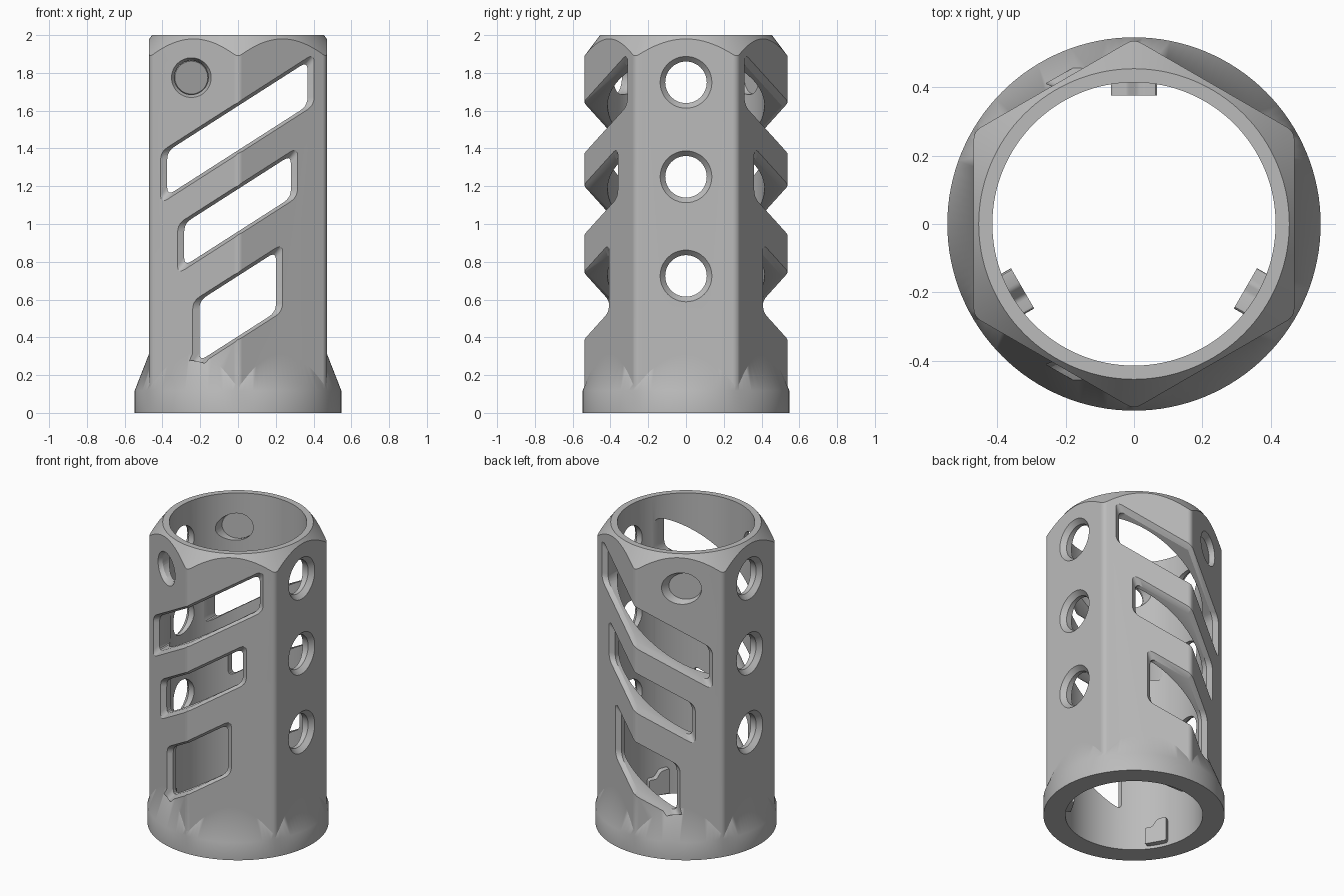
import bpy, bmesh, math
from mathutils import Vector

cube = bpy.data.objects.get("Cube")
if cube:
    bpy.data.objects.remove(cube, do_unlink=True)

APOTHEM = 0.47
CORNER = APOTHEM / math.cos(math.pi / 6)
BORE = 0.415

metal = bpy.data.materials.new("grey_metal")
metal.use_nodes = True
GREY = (0.5, 0.5, 0.5, 1)
metal.diffuse_color = GREY
metal.node_tree.nodes["Principled BSDF"].inputs["Base Color"].default_value = GREY


def loft(name, rings):
    """Closed solid through rings with equal point counts."""
    bm = bmesh.new()
    loops = [[bm.verts.new(p) for p in ring] for ring in rings]
    n = len(loops[0])
    for a, b in zip(loops, loops[1:]):
        for i in range(n):
            j = (i + 1) % n
            bm.faces.new((a[i], a[j], b[j], b[i]))
    bm.faces.new(loops[0])
    bm.faces.new(loops[-1])
    bmesh.ops.recalc_face_normals(bm, faces=bm.faces)
    mesh = bpy.data.meshes.new(name)
    bm.to_mesh(mesh)
    bm.free()
    mesh.materials.append(metal)
    ob = bpy.data.objects.new(name, mesh)
    bpy.context.collection.objects.link(ob)
    return ob


def circle(r, n, cx=0, cy=0):
    return [Vector((cx + r * math.sin(math.tau * i / n),
                    cy + r * math.cos(math.tau * i / n))) for i in range(n)]


def lathe(name, profile, n=128):
    return loft(name, [[(p.x, p.y, z) for p in circle(r, n)] for r, z in profile])


def rounded(points, cut, segs=4):
    """Round each polygon corner, starting the curve at distance cut."""
    pts = [Vector(p) for p in points]
    out = []
    for i, p in enumerate(pts):
        a = p + (pts[i - 1] - p).normalized() * cut
        b = p + (pts[(i + 1) % len(pts)] - p).normalized() * cut
        for k in range(segs + 1):
            s = k / segs
            out.append(a * (1 - s) ** 2 + p * 2 * s * (1 - s) + b * s * s)
    return out


def activate(ob):
    bpy.ops.object.select_all(action='DESELECT')
    ob.select_set(True)
    bpy.context.view_layer.objects.active = ob


def combine(ob, other, operation):
    mod = ob.modifiers.new("combine", 'BOOLEAN')
    mod.operation = operation
    mod.solver = 'EXACT'
    mod.object = other
    activate(ob)
    bpy.ops.object.modifier_apply(modifier=mod.name)
    bpy.data.objects.remove(other, do_unlink=True)


# Hexagonal sleeve with softened upright edges
hexagon = rounded(circle(CORNER, 6), 0.025)
body = loft("hex_sleeve", [[(p.x, p.y, z) for p in hexagon] for z in (0.05, 2.1)])

# Conical trim of the top corners
combine(body, lathe("top_trim", [(0.7, -0.1), (0.7, 1.673), (0.455, 2.0)]), 'INTERSECT')

# Round foot with a cone fading into the flats
combine(body, lathe("foot", [(0.547, 0), (0.547, 0.118), (0.47, 0.315), (0.45, 0.366)]), 'UNION')

# Bore
combine(body, lathe("bore", [(BORE, -0.2), (BORE, 2.2)]), 'DIFFERENCE')


def cut_front_to_back(inner, outer):
    """Opening through front and back, chamfered on all four slanted flats."""
    through = loft("through_cutter", [[(p.x, y, p.y) for p in inner] for y in (-0.8, 0.8)])
    combine(body, through, 'DIFFERENCE')
    for sx in (-1, 1):
        for sy in (-1, 1):
            rings = []
            for t in (-0.2, 1.5):
                level = APOTHEM - 0.03 * (1 - t)
                ring = [a.lerp(b, t) if 0 <= t <= 1 else a + (b - a) * t
                        for a, b in zip(inner, outer)]
                rings.append([(p.x, sy * (level - 0.5 * sx * p.x) / math.cos(math.pi / 6), p.y)
                              for p in ring])
            combine(body, loft("chamfer_cutter", rings), 'DIFFERENCE')


def slot(left, right, top, bottom):
    slope = 0.64
    corners = [(left, bottom + slope * left), (right, bottom + slope * right),
               (right, top + slope * right), (left, top + slope * left)]
    return rounded(corners, 0.045, 5)


# Three slanted slots
for left, right, top, bottom in ((-0.41, 0.403, 1.645, 1.37),
                                 (-0.32, 0.315, 1.205, 0.94),
                                 (-0.24, 0.236, 0.745, 0.385)):
    cut_front_to_back(slot(left + 0.035, right - 0.035, top - 0.02, bottom + 0.02),
                      slot(left, right, top, bottom))

# Round hole near the top, front and back
cut_front_to_back(circle(0.09, 48, -0.247, 1.775), circle(0.105, 48, -0.247, 1.775))

# Countersunk holes down both sides
drill = [(0.164, -0.5), (0.11, -0.44), (0.11, 0.44), (0.164, 0.5)]
for z in (0.725, 1.25, 1.75):
    rings = [[(x, p.x, p.y) for p in circle(r, 48, 0, z)] for r, x in drill]
    combine(body, loft("side_drill", rings), 'DIFFERENCE')

# Stepped locking tabs inside the foot
tab_shape = rounded([(-0.068, 0.02), (0.068, 0.02), (0.068, 0.185), (0.01, 0.175),
                     (-0.02, 0.13), (-0.068, 0.13)], 0.012, 3)
tabs = []
for i, degrees in enumerate((90, 210, 330)):
    a = math.radians(degrees)
    out = Vector((math.cos(a), math.sin(a), 0))
    side = Vector((math.sin(a), -math.cos(a), 0))
    tabs.append(loft("locking_tab_%d" % (i + 1),
                     [[out * r + side * p.x + Vector((0, 0, p.y)) for p in tab_shape]
                      for r in (0.377, 0.43)]))

# Smooth curved faces, crisp edges
for ob in [body] + tabs:
    activate(ob)
    bpy.ops.object.shade_smooth_by_angle(angle=math.radians(28))
weighted = body.modifiers.new("weighted_normals", 'WEIGHTED_NORMAL')
weighted.keep_sharp = True
